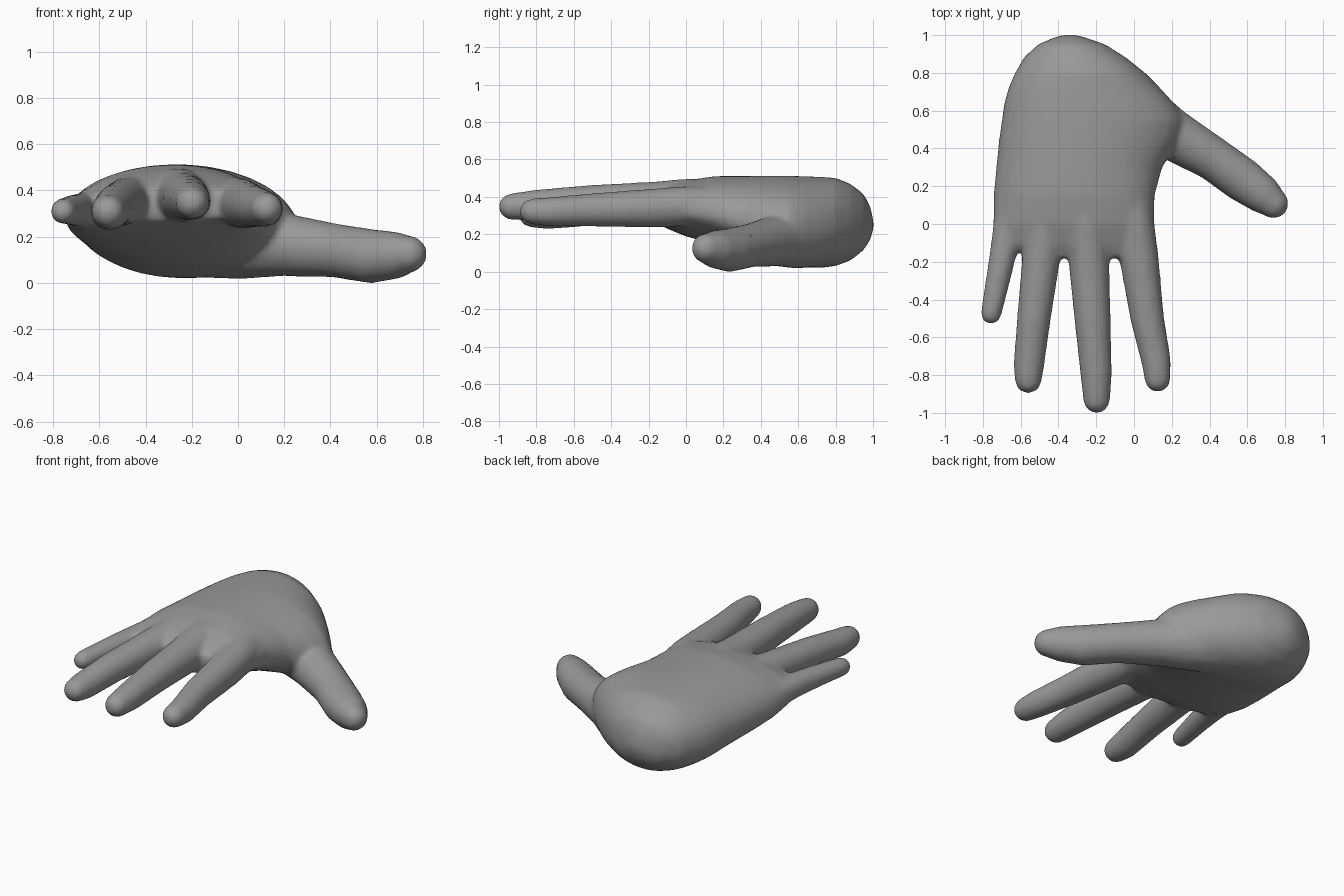
import bpy, bmesh, math
from mathutils import Vector

if "Cube" in bpy.data.objects:
    bpy.data.objects.remove(bpy.data.objects["Cube"])

skin = bpy.data.materials.new("grey")
skin.diffuse_color = (0.32, 0.32, 0.32, 1)
skin.use_nodes = True
skin.node_tree.nodes["Principled BSDF"].inputs["Base Color"].default_value = skin.diffuse_color


def loft(name, rings):
    """Bridge equal-sized closed rings and cap both ends."""
    bm = bmesh.new()
    loops = [[bm.verts.new(p) for p in ring] for ring in rings]
    n = len(loops[0])
    for a, b in zip(loops, loops[1:]):
        for i in range(n):
            j = (i + 1) % n
            bm.faces.new((a[i], a[j], b[j], b[i]))
    bm.faces.new(loops[0])
    bm.faces.new(loops[-1])
    bmesh.ops.recalc_face_normals(bm, faces=bm.faces[:])
    me = bpy.data.meshes.new(name)
    bm.to_mesh(me)
    bm.free()
    ob = bpy.data.objects.new(name, me)
    bpy.context.collection.objects.link(ob)
    return ob


def digit(name, path, n=16):
    """Round tapered tube through (x, y, z, radius) points with a domed tip."""
    pts = [(Vector(p[:3]), p[3]) for p in path]
    end, r = pts[-1]
    d = (end - pts[-2][0]).normalized()
    for k in (20, 40, 60, 75, 86):
        a = math.radians(k)
        pts.append((end + d * r * math.sin(a), r * math.cos(a)))
    rings = []
    for i, (c, r) in enumerate(pts):
        t = (pts[min(i + 1, len(pts) - 1)][0] - pts[max(i - 1, 0)][0]).normalized()
        side = t.cross(Vector((0, 0, 1))).normalized()
        up = side.cross(t)
        rings.append([c + r * (side * math.cos(2 * math.pi * k / n)
                               + up * math.sin(2 * math.pi * k / n)) for k in range(n)])
    return loft(name, rings)


# Palm cross-sections: y, left x, left z, right x, right z, top z, bottom z
sections = [
    (-0.18, -0.53, 0.34, 0.05, 0.34, 0.41, 0.27),
    (-0.11, -0.70, 0.31, 0.08, 0.34, 0.445, 0.235),
    (0.00, -0.745, 0.29, 0.11, 0.33, 0.485, 0.19),
    (0.15, -0.745, 0.27, 0.11, 0.31, 0.51, 0.15),
    (0.30, -0.73, 0.26, 0.15, 0.27, 0.512, 0.11),
    (0.45, -0.715, 0.25, 0.25, 0.21, 0.512, 0.07),
    (0.55, -0.70, 0.25, 0.27, 0.20, 0.512, 0.04),
    (0.63, -0.69, 0.25, 0.22, 0.21, 0.51, 0.025),
    (0.72, -0.665, 0.25, 0.14, 0.22, 0.507, 0.02),
    (0.80, -0.63, 0.25, 0.06, 0.24, 0.502, 0.03),
    (0.88, -0.585, 0.25, -0.04, 0.25, 0.47, 0.06),
    (0.95, -0.51, 0.25, -0.15, 0.25, 0.415, 0.115),
    (0.985, -0.43, 0.25, -0.25, 0.25, 0.35, 0.17),
    (1.003, -0.37, 0.25, -0.31, 0.25, 0.27, 0.23),
]
rings = []
for y, xl, zl, xr, zr, zt, zb in sections:
    ring = []
    for k in range(32):
        a = 2 * math.pi * k / 32
        u = (math.cos(a) + 1) / 2
        s = math.sin(a)
        mid = (zl + zr) / 2
        reach = (zt - mid) if s > 0 else (mid - zb)
        z = zl + (zr - zl) * u + math.copysign(abs(s) ** 0.9, s) * reach
        ring.append((xl + (xr - xl) * u, y, z))
    rings.append(ring)
hand = loft("hand", rings)

# Fingers and thumb, from inside the palm to the centre of the rounded tip
digits = {
    "little_finger": [(-0.64, 0.22, 0.31, 0.08), (-0.665, 0.0, 0.31, 0.08),
                      (-0.688, -0.13, 0.315, 0.073), (-0.717, -0.28, 0.315, 0.066),
                      (-0.757, -0.475, 0.31, 0.056)],
    "ring_finger": [(-0.44, 0.25, 0.37, 0.10), (-0.47, 0.0, 0.36, 0.105),
                    (-0.49, -0.17, 0.35, 0.102), (-0.53, -0.5, 0.335, 0.09),
                    (-0.557, -0.75, 0.308, 0.082), (-0.56, -0.825, 0.308, 0.072)],
    "middle_finger": [(-0.27, 0.25, 0.39, 0.11), (-0.255, 0.0, 0.383, 0.115),
                      (-0.24, -0.17, 0.372, 0.11), (-0.22, -0.5, 0.368, 0.097),
                      (-0.2, -0.8, 0.355, 0.084), (-0.198, -0.93, 0.348, 0.072)],
    "index_finger": [(-0.04, 0.25, 0.35, 0.10), (0.0, 0.0, 0.35, 0.108),
                     (0.025, -0.17, 0.34, 0.105), (0.07, -0.5, 0.33, 0.09),
                     (0.118, -0.73, 0.32, 0.079), (0.125, -0.82, 0.322, 0.07)],
    "thumb": [(-0.14, 0.66, 0.20, 0.18), (0.03, 0.58, 0.185, 0.17),
              (0.2, 0.475, 0.165, 0.137), (0.42, 0.345, 0.14, 0.117),
              (0.58, 0.23, 0.115, 0.118), (0.69, 0.15, 0.12, 0.102),
              (0.737, 0.11, 0.125, 0.082)],
}
parts = [hand] + [digit(name, path) for name, path in digits.items()]

# Join everything and fuse it into one smooth skin
bpy.ops.object.select_all(action='DESELECT')
for ob in parts:
    ob.select_set(True)
bpy.context.view_layer.objects.active = hand
bpy.ops.object.join()
fuse = hand.modifiers.new("fuse", 'REMESH')
fuse.mode = 'VOXEL'
fuse.voxel_size = 0.014
soften = hand.modifiers.new("soften", 'SMOOTH')
soften.factor = 0.5
soften.iterations = 12
reduce = hand.modifiers.new("reduce", 'DECIMATE')
reduce.ratio = 0.25
for m in ("fuse", "soften", "reduce"):
    bpy.ops.object.modifier_apply(modifier=m)
hand.data.materials.clear()
hand.data.materials.append(skin)
bpy.ops.object.shade_smooth_by_angle(angle=math.radians(60))
